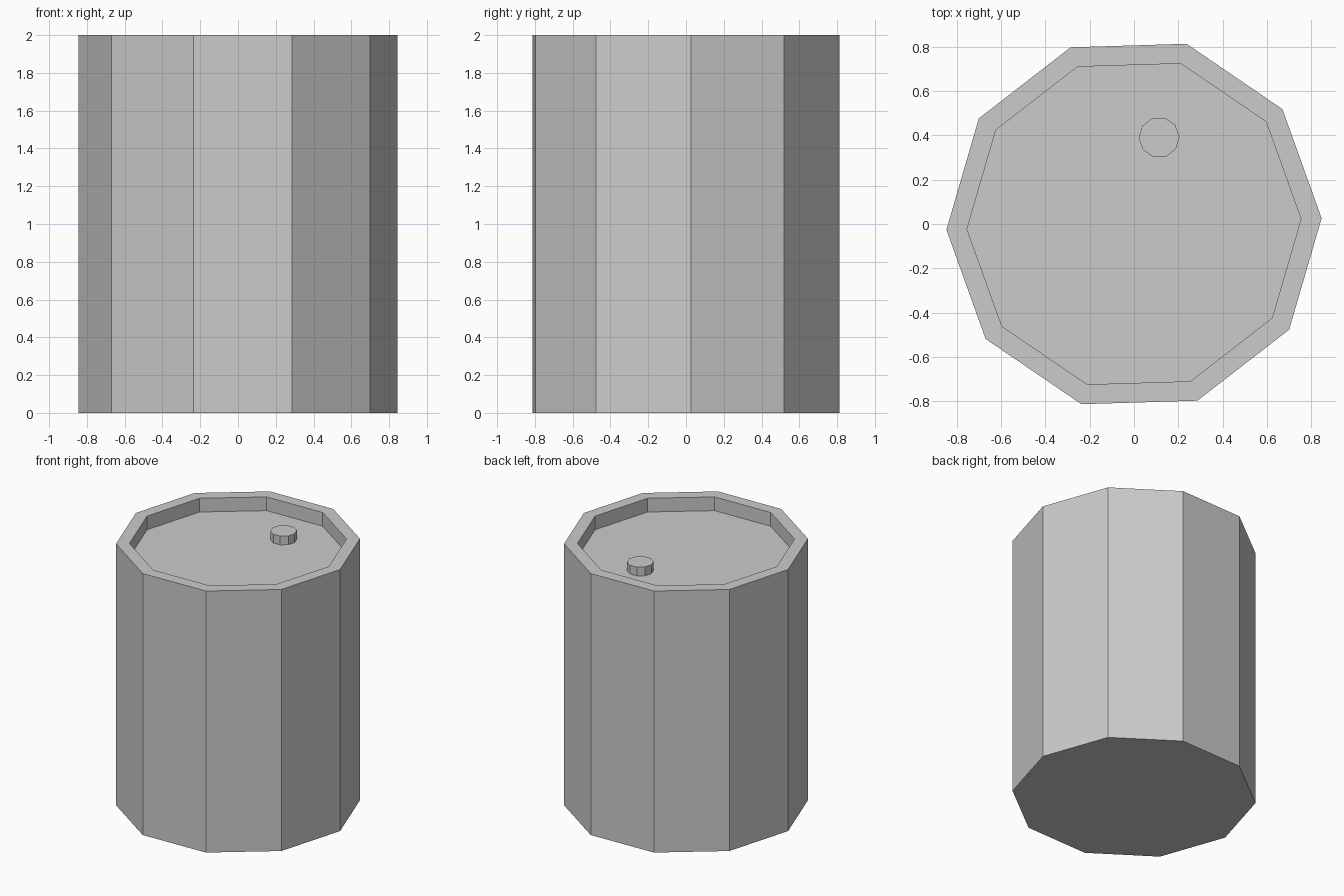
import bpy, bmesh
from math import cos, sin, radians, pi

if "Cube" in bpy.data.objects:
    bpy.data.objects.remove(bpy.data.objects["Cube"])

SIDES = 10
TURN = radians(1.75)


def ring(bm, radius, z, centre=(0, 0)):
    return [bm.verts.new((centre[0] + radius * cos(TURN + 2 * pi * i / SIDES),
                          centre[1] + radius * sin(TURN + 2 * pi * i / SIDES), z))
            for i in range(SIDES)]


def stacked_rings(name, profile, centre=(0, 0), closed_bottom=True):
    """Join a (radius, z) profile into a faceted solid."""
    bm = bmesh.new()
    rings = [ring(bm, r, z, centre) for r, z in profile]
    for low, high in zip(rings, rings[1:]):
        for i in range(SIDES):
            j = (i + 1) % SIDES
            bm.faces.new((low[i], low[j], high[j], high[i]))
    bm.faces.new(rings[-1])
    if closed_bottom:
        bm.faces.new(rings[0][::-1])
    mesh = bpy.data.meshes.new(name)
    bm.to_mesh(mesh)
    bm.free()
    obj = bpy.data.objects.new(name, mesh)
    bpy.context.collection.objects.link(obj)
    return obj


# Drum body with flat rim and recessed lid
FLOOR = 1.895
stacked_rings("drum_body", [(0.846, 0), (0.846, 2), (0.753, 2), (0.753, FLOOR)])

# Small filler cap sitting on the lid
stacked_rings("filler_cap", [(0.092, FLOOR), (0.092, 1.962)],
              centre=(0.113, 0.39), closed_bottom=False)
